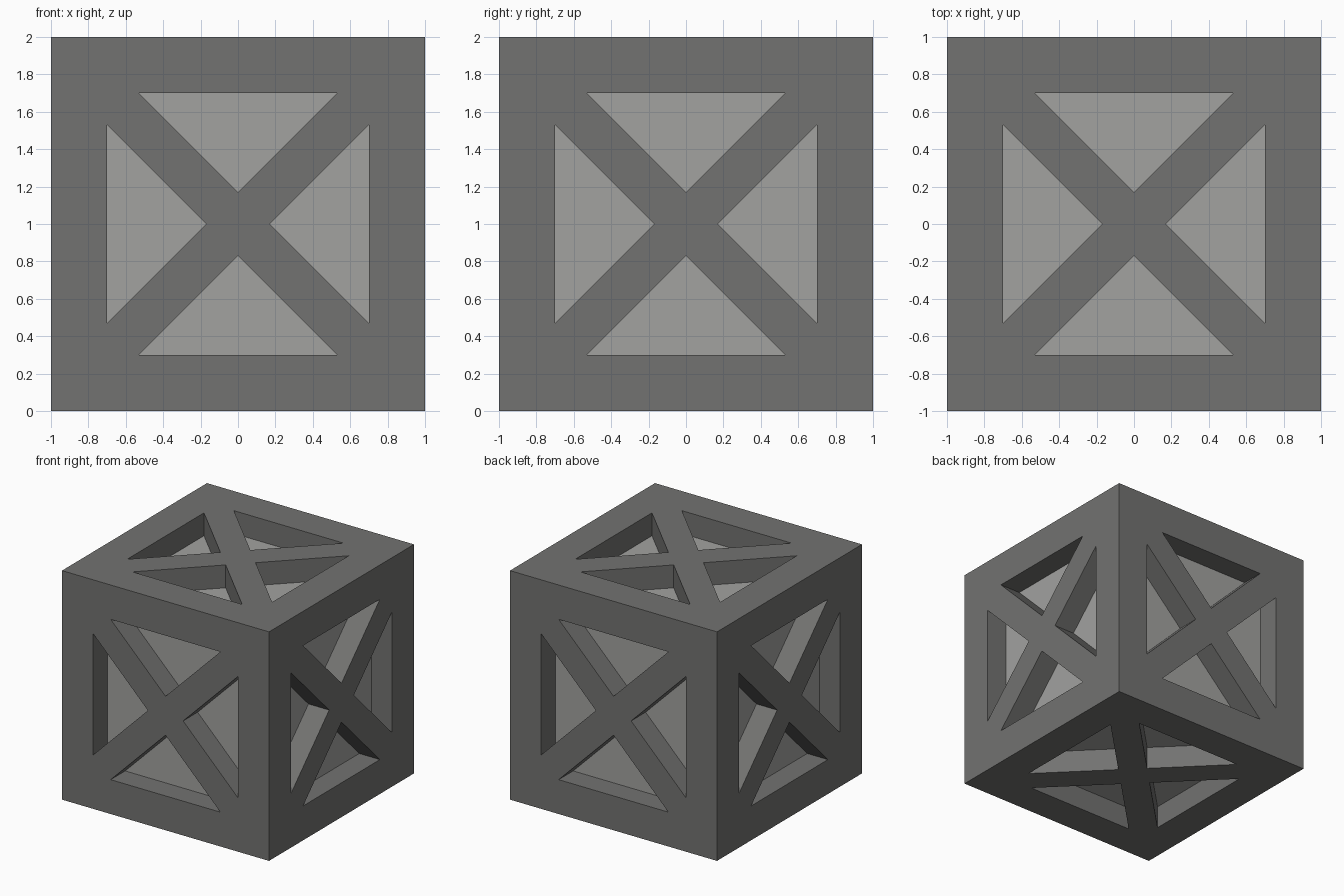
import bpy, bmesh
from math import pi
from mathutils import Matrix, Vector

if "Cube" in bpy.data.objects:
    bpy.data.objects.remove(bpy.data.objects["Cube"])

HALF, CORE = 1.0, 0.8      # outer half size, half size of the recessed box
EDGE, GAP = 0.70, 0.17     # inner edge of border, diagonal brace offset
CENTRE = Vector((0, 0, 1))


def material(name, v):
    m = bpy.data.materials.new(name)
    m.diffuse_color = (v, v, v * 0.97, 1)
    m.use_nodes = True
    m.node_tree.nodes["Principled BSDF"].inputs["Base Color"].default_value = m.diffuse_color
    return m


def add_object(name, bm, mat=None):
    me = bpy.data.meshes.new(name)
    bm.to_mesh(me)
    bm.free()
    ob = bpy.data.objects.new(name, me)
    ob.location = CENTRE
    bpy.context.collection.objects.link(ob)
    if mat:
        me.materials.append(mat)
    return ob


def cube(name, half, mat):
    bm = bmesh.new()
    bmesh.ops.create_cube(bm, size=2 * half)
    return add_object(name, bm, mat)


# Solid outer block and lighter inner box
frame = cube("crate_frame", HALF, material("dark_grey", 0.17))
cube("inner_box", CORE, material("light_grey", 0.36))

# Triangular recess cutters: four on each of the six sides
sides = [Matrix.Rotation(a, 3, 'X') for a in (0, pi / 2, pi, -pi / 2)]
sides += [Matrix.Rotation(a, 3, 'Y') for a in (pi / 2, -pi / 2)]
tri = [(EDGE - GAP, EDGE), (-(EDGE - GAP), EDGE), (0, GAP)]
bm = bmesh.new()
for side in sides:
    for k in range(4):
        rot = side @ Matrix.Rotation(k * pi / 2, 3, 'Z')
        low = [bm.verts.new(rot @ Vector((x, y, CORE))) for x, y in tri]
        top = [bm.verts.new(rot @ Vector((x, y, HALF + 0.1))) for x, y in tri]
        bm.faces.new(low[::-1])
        bm.faces.new(top)
        for i in range(3):
            j = (i + 1) % 3
            bm.faces.new((low[i], low[j], top[j], top[i]))
bmesh.ops.recalc_face_normals(bm, faces=bm.faces)
cutter = add_object("recess_cutter", bm)
cutter.hide_render = True

# Cut the recesses, leaving border and crossed braces
mod = frame.modifiers.new("recesses", 'BOOLEAN')
mod.operation, mod.solver, mod.object = 'DIFFERENCE', 'EXACT', cutter
bpy.context.view_layer.objects.active = frame
bpy.ops.object.modifier_apply(modifier=mod.name)
bpy.data.objects.remove(cutter)

# Open the recess floors so the inner box shows through
bm = bmesh.new()
bm.from_mesh(frame.data)
floors = [f for f in bm.faces
          if all(max(abs(c) for c in v.co) < CORE + 0.01 for v in f.verts)]
bmesh.ops.delete(bm, geom=floors, context='FACES')
bm.to_mesh(frame.data)
bm.free()
